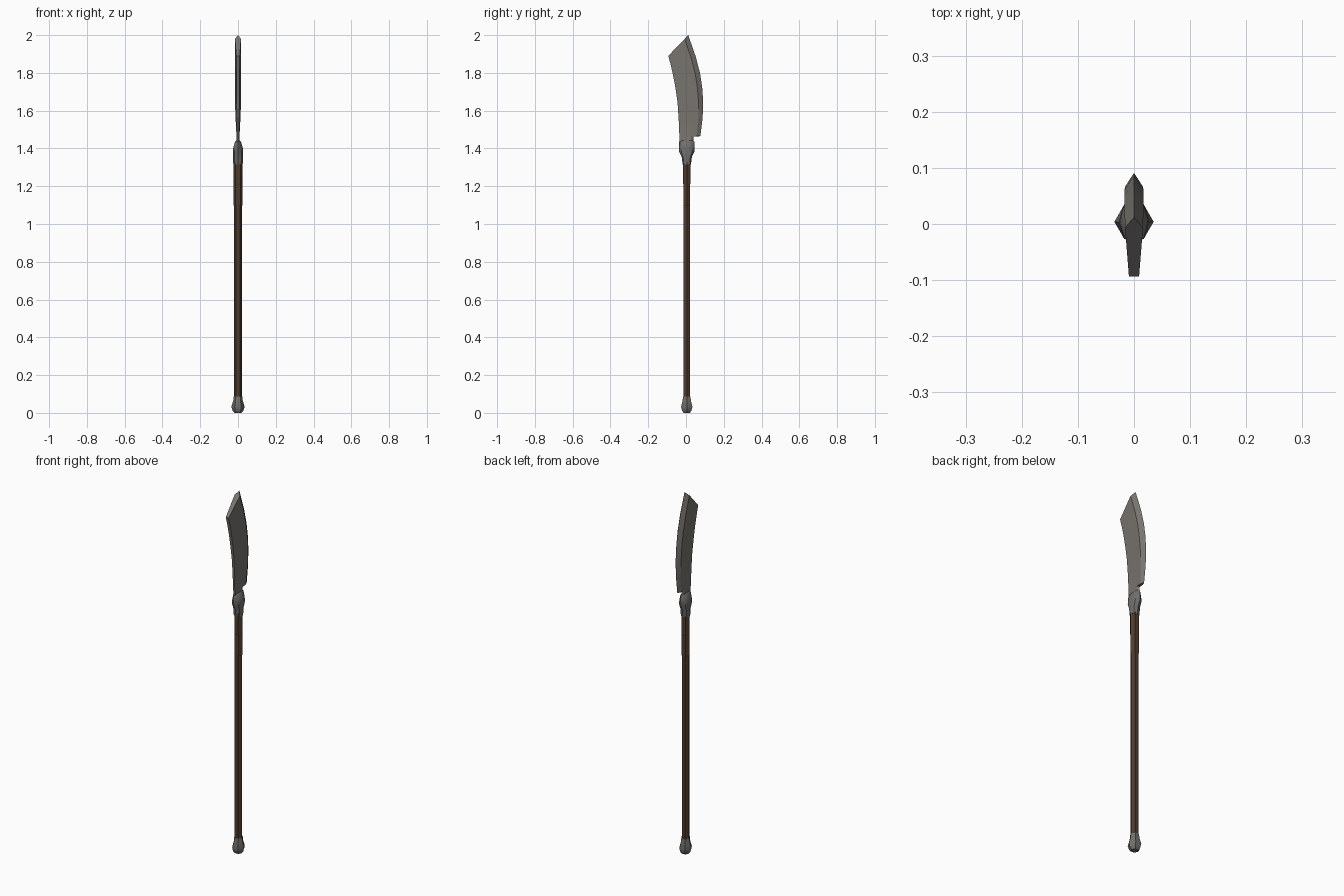
import bpy, bmesh, math

if "Cube" in bpy.data.objects:
    bpy.data.objects.remove(bpy.data.objects["Cube"])

CY = 0.004  # shaft axis in y


def material(name, rgb):
    m = bpy.data.materials.new(name)
    m.diffuse_color = (*rgb, 1)
    m.use_nodes = True
    m.node_tree.nodes["Principled BSDF"].inputs["Base Color"].default_value = m.diffuse_color
    return m


steel = material("blade steel", (0.19, 0.175, 0.16))
iron = material("dark iron", (0.165, 0.16, 0.155))
wood = material("brown wood", (0.078, 0.045, 0.028))


def loft(name, rings, mat, smooth=None):
    """Skin a list of equal-length point rings and cap both ends."""
    bm = bmesh.new()
    vs = [[bm.verts.new(p) for p in r] for r in rings]
    n = len(vs[0])
    for a, b in zip(vs, vs[1:]):
        for i in range(n):
            j = (i + 1) % n
            bm.faces.new((a[i], a[j], b[j], b[i]))
    bm.faces.new(vs[0][::-1])
    bm.faces.new(vs[-1])
    bmesh.ops.recalc_face_normals(bm, faces=bm.faces)
    me = bpy.data.meshes.new(name)
    bm.to_mesh(me)
    bm.free()
    me.materials.append(mat)
    ob = bpy.data.objects.new(name, me)
    bpy.context.collection.objects.link(ob)
    if smooth:
        bpy.ops.object.select_all(action='DESELECT')
        ob.select_set(True)
        bpy.context.view_layer.objects.active = ob
        bpy.ops.object.shade_smooth_by_angle(angle=math.radians(smooth))
    return ob


def ring(rx, ry, z, n=6):
    return [(rx * math.cos(2 * math.pi * i / n),
             CY + ry * math.sin(2 * math.pi * i / n), z) for i in range(n)]


# Hexagonal shaft, slightly thicker grip section below the socket
loft("shaft", [ring(0.021, 0.0205, 0.06), ring(0.021, 0.0205, 1.095),
               ring(0.024, 0.0205, 1.10), ring(0.024, 0.0205, 1.21),
               ring(0.024, 0.0225, 1.215), ring(0.024, 0.0225, 1.34)], wood)

# Butt cap
loft("butt_cap", [ring(0.019, 0.019, 0.0), ring(0.029, 0.029, 0.012),
                  ring(0.035, 0.035, 0.032), ring(0.025, 0.025, 0.066),
                  ring(0.0235, 0.0235, 0.088)], iron, 40)

# Socket, flaring along y and flattening along x towards the blade
loft("socket", [ring(0.025, 0.022, 1.315, 8), ring(0.026, 0.027, 1.355, 8),
                ring(0.027, 0.040, 1.382, 8), ring(0.025, 0.042, 1.405, 8),
                ring(0.016, 0.042, 1.435, 8), ring(0.009, 0.032, 1.443, 8)],
     iron, 40)

# Blade rows: back y, back z, edge y, edge z, thick half-width, back half-width
rows = [
    (-0.033, 1.415, 0.040, 1.415, 0.007, 0.005),
    (-0.034, 1.462, 0.041, 1.462, 0.008, 0.005),
    (-0.035, 1.465, 0.076, 1.465, 0.008, 0.005),
    (-0.039, 1.560, 0.088, 1.560, 0.013, 0.006),
    (-0.045, 1.645, 0.091, 1.645, 0.016, 0.007),
    (-0.055, 1.715, 0.086, 1.720, 0.017, 0.008),
    (-0.066, 1.775, 0.075, 1.795, 0.017, 0.008),
    (-0.080, 1.840, 0.052, 1.885, 0.017, 0.009),
    (-0.094, 1.890, 0.012, 2.000, 0.016, 0.009),
]
blade = []
for yb, zb, ye, ze, t, s in rows:
    k = 0.82  # where the cutting bevel starts
    ym, zm = yb + (ye - yb) * k, zb + (ze - zb) * k
    blade.append([(-s, yb, zb), (s, yb, zb), (t, ym, zm),
                  (0, ye, ze), (-t, ym, zm)])
loft("blade", blade, steel, 25)
